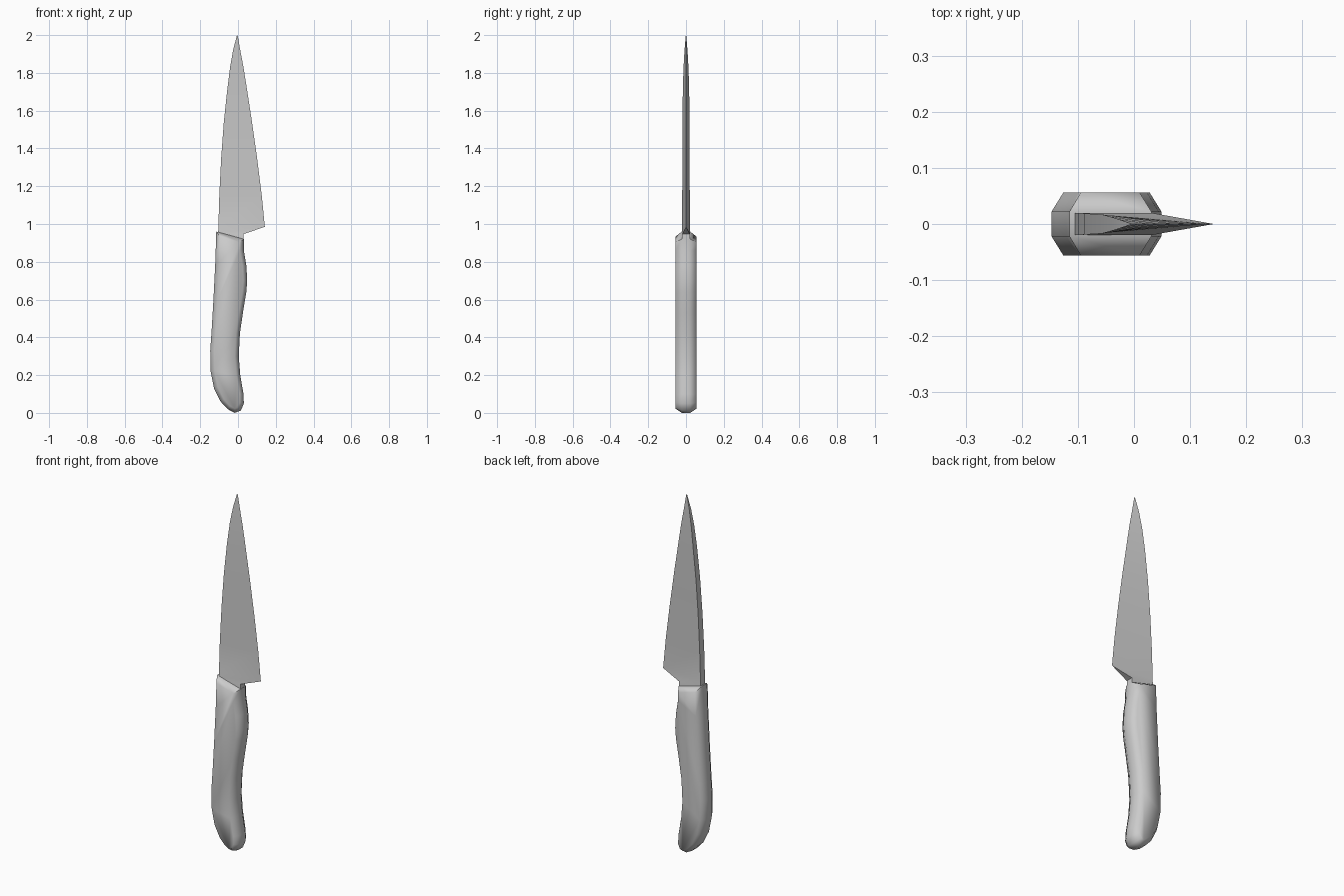
import bpy, bmesh
from mathutils import Vector

if "Cube" in bpy.data.objects:
    bpy.data.objects.remove(bpy.data.objects["Cube"])


def finish(name, bm, angle):
    bmesh.ops.remove_doubles(bm, verts=bm.verts, dist=0.0002)
    bmesh.ops.recalc_face_normals(bm, faces=bm.faces)
    mesh = bpy.data.meshes.new(name)
    bm.to_mesh(mesh)
    bm.free()
    obj = bpy.data.objects.new(name, mesh)
    bpy.context.collection.objects.link(obj)
    bpy.ops.object.select_all(action='DESELECT')
    bpy.context.view_layer.objects.active = obj
    obj.select_set(True)
    bpy.ops.object.shade_smooth_by_angle(angle=angle)
    return obj


def loft(bm, loops):
    rings = [[bm.verts.new(p) for p in loop] for loop in loops]
    for a, b in zip(rings, rings[1:]):
        for i in range(len(a)):
            j = (i + 1) % len(a)
            bm.faces.new((a[i], a[j], b[j], b[i]))
    bm.faces.new(rings[0])
    bm.faces.new(rings[-1])


def inset(points, d):
    # mitred inward offset of a counter-clockwise (x, z) outline
    result = []
    n = len(points)
    for i, p in enumerate(points):
        p = Vector(p)
        a = (p - Vector(points[i - 1])).normalized()
        b = (Vector(points[(i + 1) % n]) - p).normalized()
        na, nb = Vector((-a.y, a.x)), Vector((-b.y, b.x))
        result.append(p + (na + nb) * d / (1 + na.dot(nb)))
    return result


# Handle: curved outline with a bevelled rim on both sides
outline = [(-0.115, 0.96), (-0.12, 0.8), (-0.13, 0.6), (-0.14, 0.43),
           (-0.147, 0.33), (-0.145, 0.22), (-0.127, 0.13), (-0.092, 0.06),
           (-0.055, 0.02), (-0.018, 0.0), (0.015, 0.012), (0.031, 0.05),
           (0.029, 0.1), (0.012, 0.2), (0.004, 0.3), (0.01, 0.42),
           (0.026, 0.53), (0.044, 0.64), (0.049, 0.7), (0.044, 0.78),
           (0.031, 0.86), (0.031, 0.92)]
inner = inset(outline, 0.021)
bm = bmesh.new()
loft(bm, [[(p[0], y, p[1]) for p in pts] for pts, y in
          ((inner, -0.056), (outline, -0.022), (outline, 0.022), (inner, 0.056))])
finish("handle", bm, 1.05)

# Blade: wedge sections (spine x, spine z, edge x, edge z, spine half, edge half)
sections = [(-0.105, 0.90, 0.03, 0.88, 0.02, 0.02),
            (-0.105, 0.95, 0.03, 0.947, 0.02, 0.02),
            (-0.104, 0.985, 0.142, 0.985, 0.02, 0),
            (-0.099, 1.15, 0.126, 1.15, 0.02, 0),
            (-0.089, 1.35, 0.101, 1.35, 0.019, 0),
            (-0.075, 1.54, 0.074, 1.54, 0.018, 0),
            (-0.057, 1.71, 0.048, 1.71, 0.017, 0),
            (-0.042, 1.83, 0.029, 1.83, 0.013, 0),
            (-0.026, 1.92, 0.012, 1.92, 0.008, 0),
            (-0.006, 1.998, -0.002, 2.0, 0.001, 0)]
bm = bmesh.new()
loft(bm, [[(xs, -t, zs), (xe, -e, ze), (xe, e, ze), (xs, t, zs)]
          for xs, zs, xe, ze, t, e in sections])
finish("blade", bm, 0.35)
